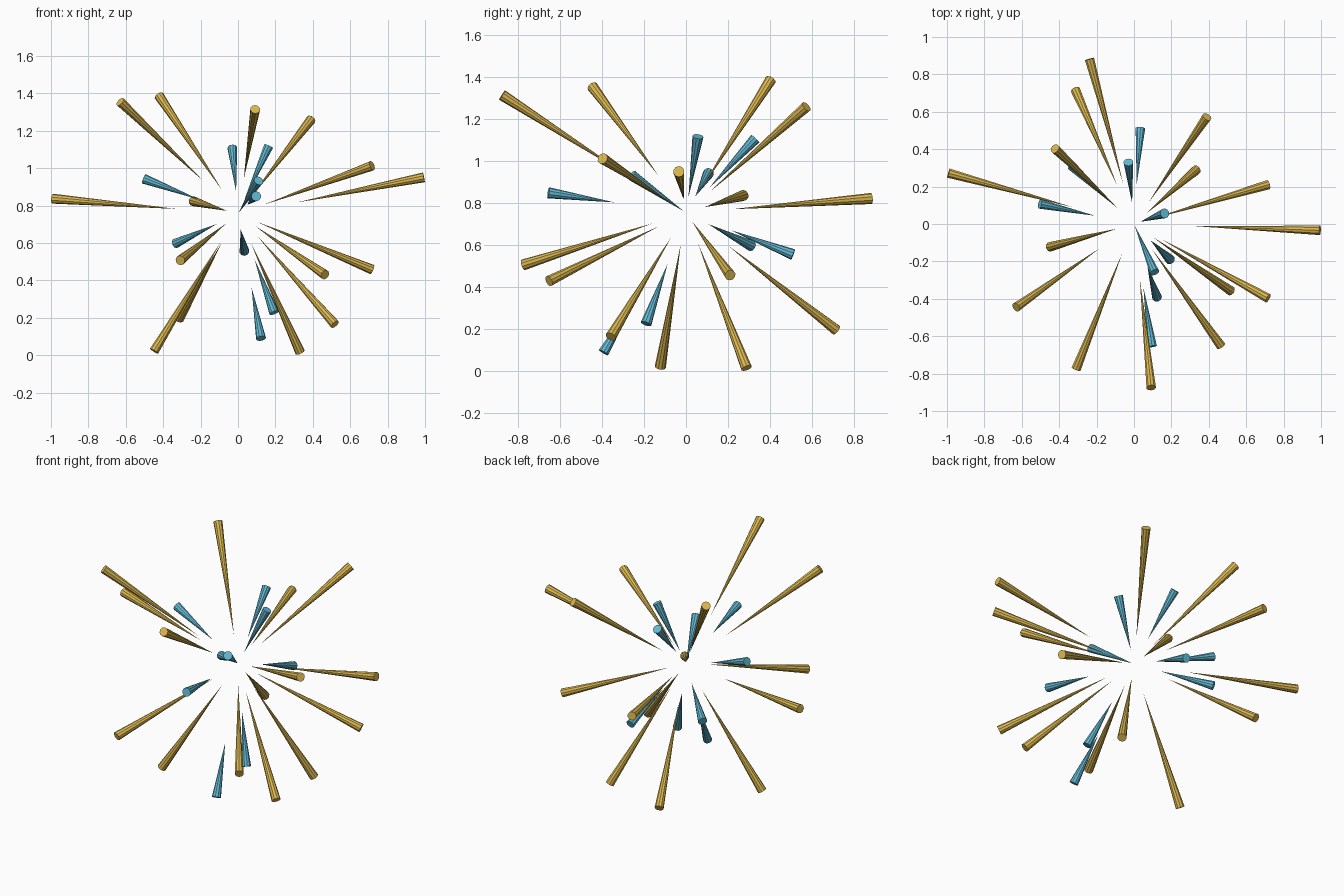
import bpy
from mathutils import Vector

CENTER = Vector((0, 0, 0.755))
RADIUS = 0.0265
SIDES = 10


def material(name, color):
    m = bpy.data.materials.new(name)
    m.diffuse_color = color
    return m


def spike(name, end, length, mat):
    # cone with its point towards the centre and its flat cap at the outer end
    end = Vector(end)
    d = (end - CENTER).normalized()
    bpy.ops.mesh.primitive_cone_add(
        vertices=SIDES, radius1=0, radius2=RADIUS, depth=length,
        location=end - d * length / 2,
        rotation=d.to_track_quat('Z', 'Y').to_euler())
    ob = bpy.context.object
    ob.name = name
    ob.data.materials.append(mat)


gold = material("gold", (0.72, 0.48, 0.08, 1))
blue = material("blue", (0.12, 0.48, 0.65, 1))

# outer cap centres of the long spikes
long_ends = [
    (0.092, -0.875, 1.315), (-0.63, -0.445, 1.355), (-0.423, 0.403, 1.388),
    (0.39, 0.573, 1.26), (0.717, -0.397, 1.013), (0.994, -0.034, 0.951),
    (-0.238, 0.882, 0.823), (-0.992, 0.272, 0.837), (-0.309, -0.774, 0.507),
    (0.465, -0.652, 0.43), (0.717, 0.21, 0.458), (0.518, -0.358, 0.165),
    (-0.449, -0.122, 0.022), (0.332, 0.288, 0.016), (-0.313, 0.716, 0.196),
]
# outer cap centres of the short spikes
short_ends = [
    (-0.03, 0.33, 1.108), (0.164, 0.057, 1.118), (0.11, -0.258, 0.933),
    (0.097, -0.655, 0.85), (-0.503, 0.107, 0.943), (-0.335, 0.312, 0.597),
    (0.034, 0.51, 0.556), (0.193, -0.19, 0.227), (0.123, -0.392, 0.09),
]

for i, e in enumerate(long_ends, 1):
    spike(f"long_spike_{i}", e, 0.69, gold)
for i, e in enumerate(short_ends, 1):
    spike(f"short_spike_{i}", e, 0.32, blue)
